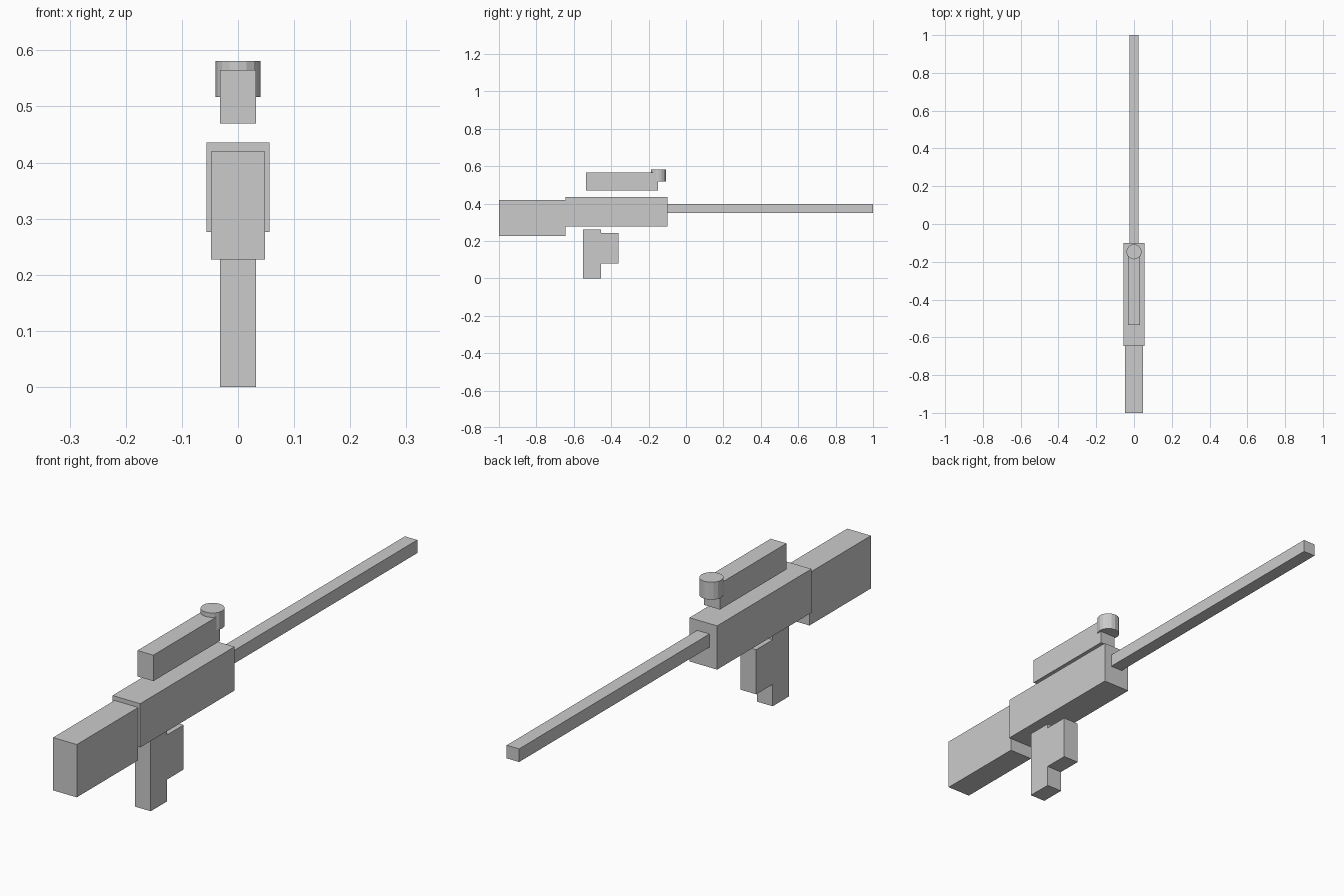
import bpy

if "Cube" in bpy.data.objects:
    bpy.data.objects.remove(bpy.data.objects["Cube"])

grey = bpy.data.materials.new("plain grey")
grey.diffuse_color = (0.6, 0.6, 0.6, 1)
grey.use_nodes = True
grey.node_tree.nodes["Principled BSDF"].inputs["Base Color"].default_value = grey.diffuse_color


def finish(name):
    obj = bpy.context.object
    obj.name = name
    obj.data.materials.append(grey)
    return obj


def box(name, half_width, y0, y1, z0, z1):
    """Box centred on x, given by its y and z extents."""
    bpy.ops.mesh.primitive_cube_add(size=1, location=(0, (y0 + y1) / 2, (z0 + z1) / 2))
    obj = finish(name)
    obj.scale = (2 * half_width, y1 - y0, z1 - z0)
    bpy.ops.object.transform_apply(location=False, rotation=False, scale=True)


def prism(name, half_width, outline):
    """Side outline of (y, z) points extruded across x."""
    n = len(outline)
    verts = [(x, y, z) for x in (-half_width, half_width) for y, z in outline]
    faces = [tuple(reversed(range(n))), tuple(range(n, 2 * n))]
    faces += [(i, (i + 1) % n, n + (i + 1) % n, n + i) for i in range(n)]
    mesh = bpy.data.meshes.new(name)
    mesh.from_pydata(verts, [], faces)
    obj = bpy.data.objects.new(name, mesh)
    bpy.context.collection.objects.link(obj)
    mesh.materials.append(grey)


# Main body, stock and barrel in one line
box("stock", 0.048, -1.0, -0.645, 0.227, 0.42)
box("body", 0.056, -0.645, -0.10, 0.276, 0.436)
box("barrel", 0.025, -0.10, 1.0, 0.35, 0.398)

# Sight floating above the body, with a round knob at its end
box("sight", 0.032, -0.535, -0.15, 0.47, 0.565)
bpy.ops.mesh.primitive_cylinder_add(vertices=16, radius=0.04, depth=0.064,
                                    location=(0, -0.147, 0.549))
finish("sight_knob")

# Stepped grip below the body
prism("grip", 0.032, [(-0.55, 0), (-0.455, 0), (-0.455, 0.08), (-0.36, 0.08),
                      (-0.36, 0.243), (-0.455, 0.243), (-0.455, 0.26), (-0.55, 0.26)])
